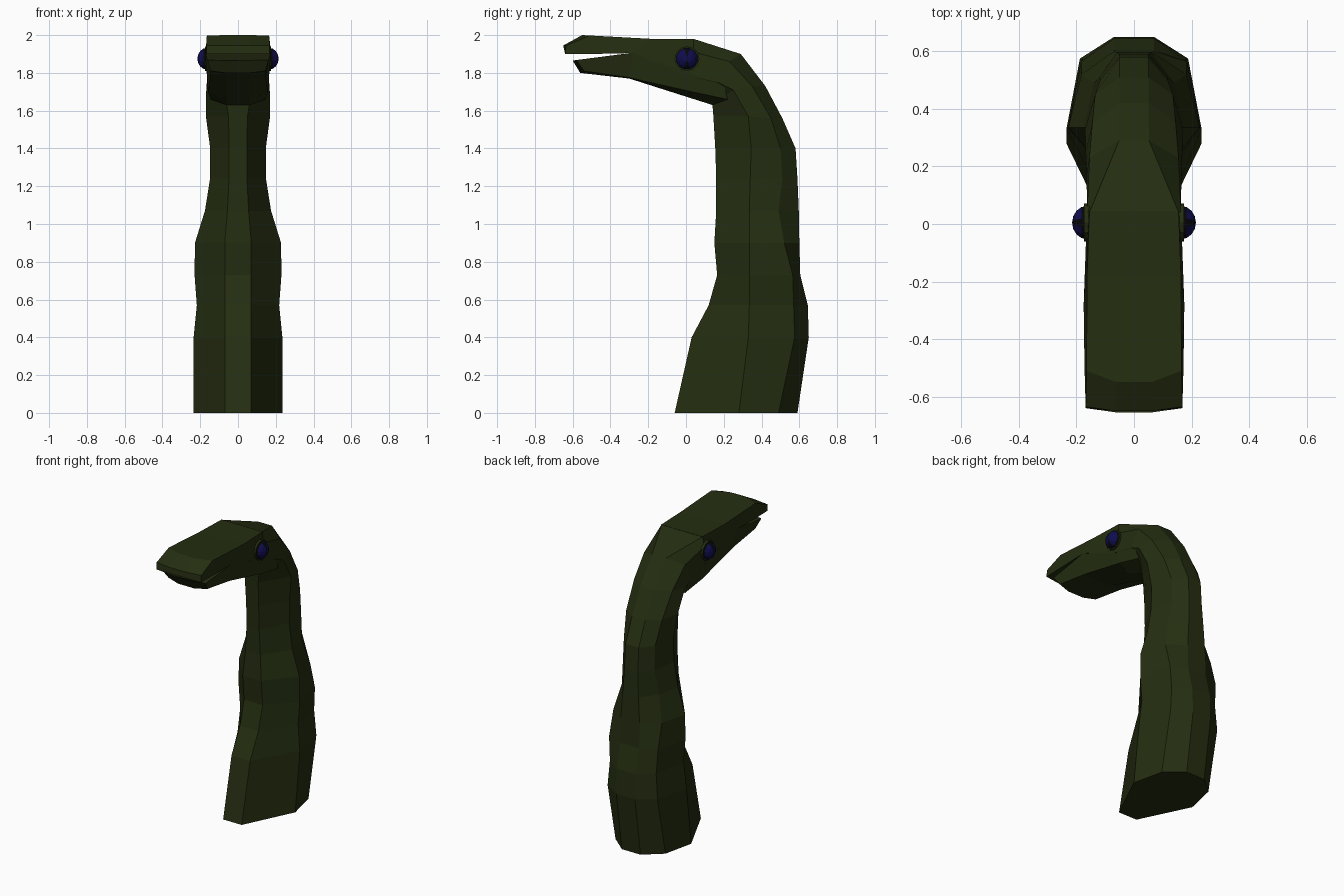
import bpy, bmesh, math
from mathutils import Matrix


def material(name, rgb):
    m = bpy.data.materials.new(name)
    m.diffuse_color = (*rgb, 1)
    return m


GREEN = material("dark olive green", (0.018, 0.027, 0.0055))
BLUE = material("deep blue", (0.005, 0.004, 0.075))
BLACK = material("black", (0.002, 0.002, 0.003))


def finish(bm, name, mats):
    bmesh.ops.recalc_face_normals(bm, faces=bm.faces)
    me = bpy.data.meshes.new(name)
    bm.to_mesh(me)
    bm.free()
    ob = bpy.data.objects.new(name, me)
    bpy.context.collection.objects.link(ob)
    for m in mats:
        me.materials.append(m)
    return ob


def loft(name, halves):
    """Each half ring is a list of right-hand points, mirrored to close it."""
    bm = bmesh.new()
    rings = []
    for half in halves:
        pts = half + [(-x, y, z) for x, y, z in reversed(half)]
        rings.append([bm.verts.new(p) for p in pts])
    n = len(rings[0])
    for a, b in zip(rings, rings[1:]):
        for i in range(n):
            j = (i + 1) % n
            bm.faces.new((a[i], a[j], b[j], b[i]))
    bm.faces.new(rings[0])
    bm.faces.new(rings[-1])
    return finish(bm, name, [GREEN])


# Neck: throat y, side y, shoulder y, back y, z, half width
neck = []
for f, s, h, b, z, w in [
        (-0.06, 0.28, 0.49, 0.59, 0.0, 0.235), (0.03, 0.33, 0.575, 0.65, 0.4, 0.235),
        (0.12, 0.335, 0.57, 0.645, 0.57, 0.218), (0.165, 0.335, 0.565, 0.605, 0.73, 0.23),
        (0.15, 0.335, 0.52, 0.60, 0.9, 0.228), (0.16, 0.335, 0.49, 0.597, 1.07, 0.175),
        (0.16, 0.34, 0.51, 0.59, 1.24, 0.148), (0.155, 0.345, 0.50, 0.58, 1.4, 0.147)]:
    neck.append([(min(0.07, w * 0.32), f, z), (w, s, z), (w * 0.8, h, z),
                 (min(0.07, w * 0.34), b, z)])
# Neck bending forward into the skull
neck += [
    [(0.05, 0.145, 1.57), (0.17, 0.33, 1.57), (0.135, 0.45, 1.56), (0.05, 0.51, 1.56)],
    [(0.06, 0.14, 1.63), (0.168, 0.25, 1.71), (0.145, 0.35, 1.73), (0.05, 0.42, 1.73)],
    [(0.08, 0.12, 1.65), (0.165, 0.17, 1.75), (0.155, 0.23, 1.86), (0.052, 0.29, 1.90)],
    [(0.12, 0.04, 1.68), (0.163, 0.04, 1.78), (0.163, 0.04, 1.91), (0.155, 0.04, 1.98)]]
loft("neck", neck)


def jaw(name, sections):
    """Section: width low, width high, then (y, z) of inner low, outer low, outer high, inner high."""
    loft(name, [[(0.06, *il), (wl, *ol), (wh, *oh), (0.06, *ih)]
                for wl, wh, il, ol, oh, ih in sections])


jaw("upper_jaw", [
    (0.163, 0.155, (0.045, 1.77), (0.045, 1.77), (0.045, 1.98), (0.045, 1.98)),
    (0.175, 0.163, (-0.28, 1.905), (-0.28, 1.905), (-0.18, 1.98), (-0.18, 1.98)),
    (0.172, 0.165, (-0.50, 1.90), (-0.50, 1.90), (-0.51, 1.998), (-0.55, 2.0)),
    (0.168, 0.168, (-0.655, 1.90), (-0.64, 1.90), (-0.635, 1.945), (-0.65, 1.945))])

jaw("lower_jaw", [
    (0.145, 0.162, (0.14, 1.63), (0.22, 1.66), (0.20, 1.74), (0.15, 1.74)),
    (0.158, 0.164, (0.02, 1.668), (0.05, 1.696), (0.04, 1.79), (0.04, 1.79)),
    (0.147, 0.174, (-0.30, 1.77), (-0.30, 1.775), (-0.28, 1.907), (-0.28, 1.907)),
    (0.145, 0.162, (-0.56, 1.80), (-0.54, 1.81), (-0.58, 1.868), (-0.60, 1.865))])

# Eyes: low-poly ball with slit pupil and a rim
for side, label in ((1, "right"), (-1, "left")):
    bm = bmesh.new()
    turn = Matrix.Rotation(math.pi / 2, 4, 'Y') @ Matrix.Rotation(math.radians(15), 4, 'Z')
    bmesh.ops.create_uvsphere(bm, u_segments=12, v_segments=8, radius=0.06, matrix=turn)
    for f in bm.faces:
        c = f.calc_center_median()
        f.material_index = 0 if abs(c.x) > 0.015 and abs(c.y) > 0.006 else 1
    bmesh.ops.scale(bm, vec=(0.87, 1, 1), verts=bm.verts)
    bmesh.ops.translate(bm, vec=(side * 0.163, 0.005, 1.875), verts=bm.verts)
    finish(bm, label + "_eye", [BLUE, BLACK])

    bm = bmesh.new()
    bmesh.ops.create_cone(bm, cap_ends=True, segments=12, radius1=0.066, radius2=0.066,
                          depth=0.02, matrix=Matrix.Translation((side * 0.164, 0.005, 1.875))
                          @ Matrix.Rotation(math.pi / 2, 4, 'Y'))
    finish(bm, label + "_eye_socket", [GREEN])
